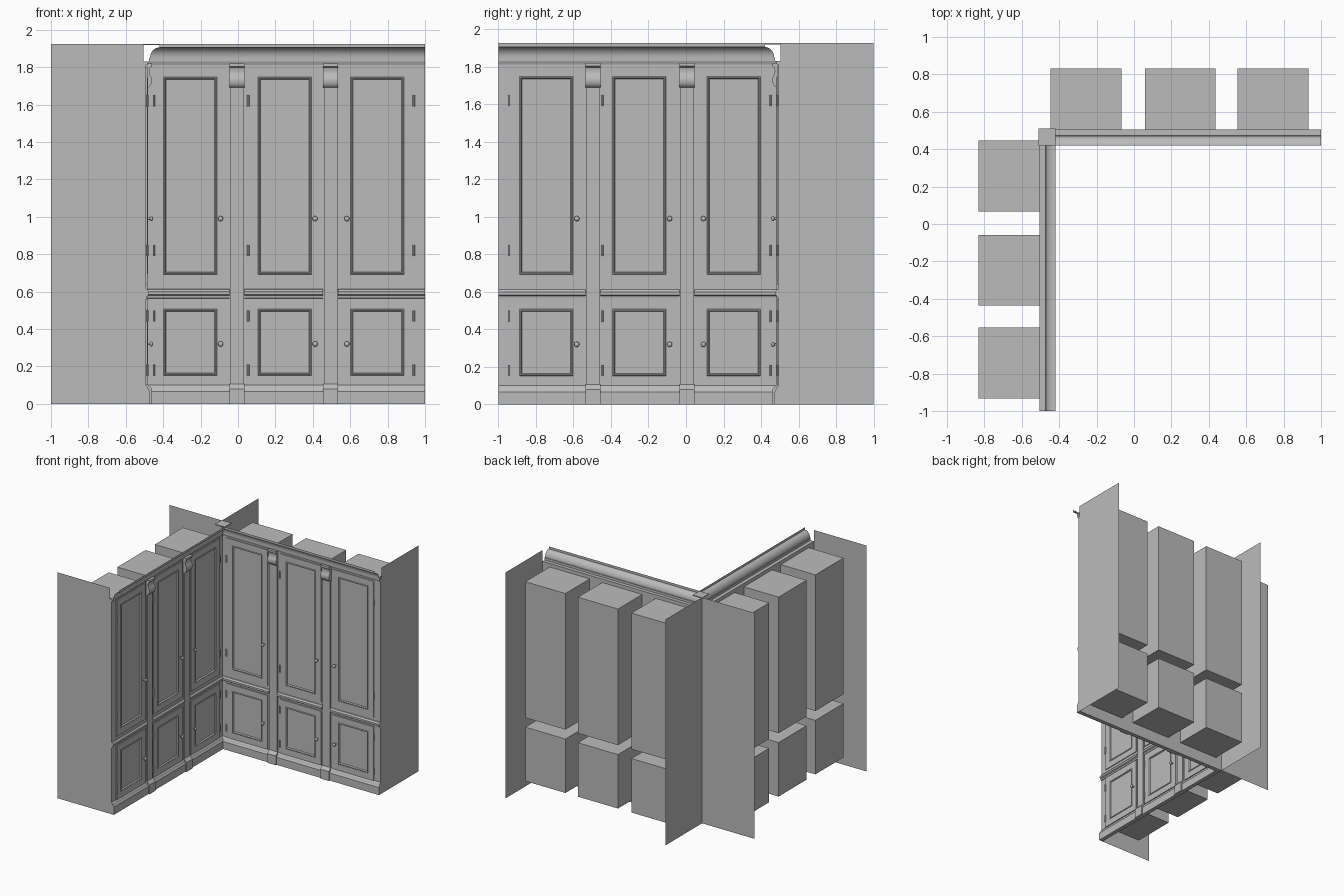
import bpy, bmesh, math
from mathutils import Matrix, Vector

cube = bpy.data.objects.get("Cube")
if cube:
    bpy.data.objects.remove(cube)

paint = bpy.data.materials.new("grey_paint")
paint.use_nodes = True
GREY = (0.5, 0.5, 0.5, 1)
paint.diffuse_color = GREY
paint.node_tree.nodes["Principled BSDF"].inputs["Base Color"].default_value = GREY

WALL = 0.505          # distance of both wall planes from the centre
TOP = 1.925
BOTH = ("back", "side")


# Parts are modelled as (along wall, out into room, up), then placed on a wing
def place(name, bm, wings=BOTH, smooth=False):
    bmesh.ops.remove_doubles(bm, verts=bm.verts, dist=0.00001)
    for wing in wings:
        b = bm.copy()
        for v in b.verts:
            u, d, z = v.co
            v.co = (u, WALL - d, z) if wing == "back" else (d - WALL, -u, z)
        bmesh.ops.recalc_face_normals(b, faces=b.faces)
        mesh = bpy.data.meshes.new(wing + "_" + name)
        b.to_mesh(mesh)
        b.free()
        mesh.materials.append(paint)
        ob = bpy.data.objects.new(wing + "_" + name, mesh)
        bpy.context.collection.objects.link(ob)
        if smooth:
            bpy.ops.object.select_all(action="DESELECT")
            ob.select_set(True)
            bpy.context.view_layer.objects.active = ob
            bpy.ops.object.shade_smooth_by_angle(angle=math.radians(35))
    bm.free()


def box(bm, u0, u1, d0, d1, z0, z1):
    size = Matrix.Diagonal((u1 - u0, d1 - d0, z1 - z0, 1))
    mid = Matrix.Translation(((u0 + u1) / 2, (d0 + d1) / 2, (z0 + z1) / 2))
    return bmesh.ops.create_cube(bm, size=1, matrix=mid @ size)["verts"]


def block(name, *dims):
    bm = bmesh.new()
    box(bm, *dims)
    place(name, bm)


# Moulding: sweep a (depth, height) profile along the wall, mitred at the corner
def moulding(name, profile, u0=None, u1=1, closed=True, smooth=False):
    bm = bmesh.new()
    a = [bm.verts.new((d - WALL if u0 is None else u0, d, z)) for d, z in profile]
    b = [bm.verts.new((u1, d, z)) for d, z in profile]
    n = len(profile)
    for i in range(n if closed else n - 1):
        j = (i + 1) % n
        bm.faces.new((a[i], a[j], b[j], b[i]))
    if closed:
        bm.faces.new(a)
        bm.faces.new(b)
    place(name, bm, smooth=smooth)


def sheet(name, u):
    bm = bmesh.new()
    bm.faces.new([bm.verts.new(p) for p in
                  ((u, 0, 0), (u, -0.495, 0), (u, -0.495, TOP), (u, 0, TOP))])
    place(name, bm)


def door(name, u0, u1, z0, z1):
    bm = bmesh.new()
    box(bm, u0, u1, 0, 0.02, z0, z1)
    bm.normal_update()
    face = max(bm.faces, key=lambda f: f.normal.y)
    # stile, raised bead, groove and field
    for width, depth in ((0.052, 0), (0.004, 0.004), (0.005, 0), (0.005, -0.012)):
        bmesh.ops.inset_individual(bm, faces=[face], thickness=width, depth=depth,
                                   use_even_offset=True)
        bm.normal_update()
    place(name, bm)


def knob(name, u, z, wing):
    bm = bmesh.new()
    turn = Matrix.Rotation(math.pi / 2, 4, "X")
    bmesh.ops.create_cone(bm, cap_ends=True, segments=12, radius1=0.006, radius2=0.006,
                          depth=0.02, matrix=Matrix.Translation((u, 0.028, z)) @ turn)
    bmesh.ops.create_uvsphere(bm, u_segments=14, v_segments=8, radius=0.014,
                              matrix=Matrix.Translation((u, 0.042, z))
                              @ Matrix.Diagonal((1, 0.65, 1, 1)) @ turn)
    place(name, bm, (wing,), True)


def hinges(name, u, heights, wing):
    bm = bmesh.new()
    for z in heights:
        bmesh.ops.create_cone(bm, cap_ends=True, segments=10, radius1=0.006, radius2=0.006,
                              depth=0.06, matrix=Matrix.Translation((u, 0.02, z)))
    place(name, bm, (wing,), True)


# Face frame and side wall panels
moulding("face_frame", [(0, 0), (0.013, 0), (0.013, 1.83), (0, 1.83)])
sheet("end_panel", 1)
sheet("corner_panel", -WALL)

# Crown: open shell with a ledge, a cove and a lip
cove = [(0.085 - 0.05 * math.cos(t), 1.85 + 0.055 * math.sin(t))
        for t in [i * math.pi / 20 for i in range(11)]]
moulding("crown", [(0, 1.83), (0.03, 1.83), (0.03, 1.85)] + cove + [(0.085, TOP)],
         closed=False, smooth=True)
moulding("crown_bead", [(0, 1.812), (0.02, 1.812), (0.027, 1.83), (0, 1.83)])
bm = bmesh.new()
box(bm, -0.51, -0.42, -0.005, 0.085, 1.918, TOP)
place("corner_cap", bm, ("back",))

# Plinth with a sloped top
moulding("plinth", [(0, 0), (0.035, 0), (0.035, 0.065), (0.028, 0.075),
                    (0.022, 0.09), (0.013, 0.1), (0, 0.1)])

# Middle rail, interrupted by the pilasters
PILASTERS = (-0.005, 0.495)
HALF = 0.04
rail = [(0, 0.56), (0.018, 0.565), (0.02, 0.578), (0.03, 0.584),
        (0.03, 0.6), (0.02, 0.612), (0, 0.615)]
moulding("rail_1", rail, None, PILASTERS[0] - HALF)
moulding("rail_2", rail, PILASTERS[0] + HALF, PILASTERS[1] - HALF)
moulding("rail_3", rail, PILASTERS[1] + HALF, 1)

# Pilasters with foot blocks and scrolled corbels
corbel = [(0, 1.82), (0.045, 1.82), (0.045, 1.803), (0.036, 1.797), (0.031, 1.78),
          (0.034, 1.76), (0.042, 1.745), (0.045, 1.73), (0.042, 1.71),
          (0.034, 1.697), (0.024, 1.69), (0, 1.69)]
for i, u in enumerate(PILASTERS, 1):
    block(f"pilaster_{i}", u - HALF + 0.004, u + HALF - 0.004, 0, 0.022, 0.08, 1.83)
    moulding(f"foot_block_{i}", [(0, 0), (0.045, 0), (0.045, 0.08), (0.022, 0.105), (0, 0.105)],
             u - HALF, u + HALF)
    moulding(f"corbel_{i}", corbel, u - HALF, u + HALF, smooth=True)

# Cupboards: carcass boxes behind, doors in front
BAYS = ((-0.45, -0.06), (0.055, 0.445), (0.55, 0.94))
ROWS = (("lower", 0.1, 0.56, 0.32, (0.18, 0.47)),
        ("upper", 0.64, 1.8, 0.99, (0.82, 1.62)))
for row, z0, z1, knob_z, hinge_z in ROWS:
    for i, (u0, u1) in enumerate(BAYS):
        tag = f"{row}_{i + 1}"
        block("carcass_" + tag, u0 + 0.004, u1 - 0.008, -0.327, 0, z0, z1)
        door("door_" + tag, u0, u1, z0, z1)
        for wing in BOTH:
            # the middle door opens the other way on the side wing
            hinge_right = i == 2 or (i == 1 and wing == "side")
            knob_u, hinge_u = (u0 + 0.032, u1) if hinge_right else (u1 - 0.033, u0)
            knob("knob_" + tag, knob_u, knob_z, wing)
            hinges("hinges_" + tag, hinge_u, hinge_z, wing)
